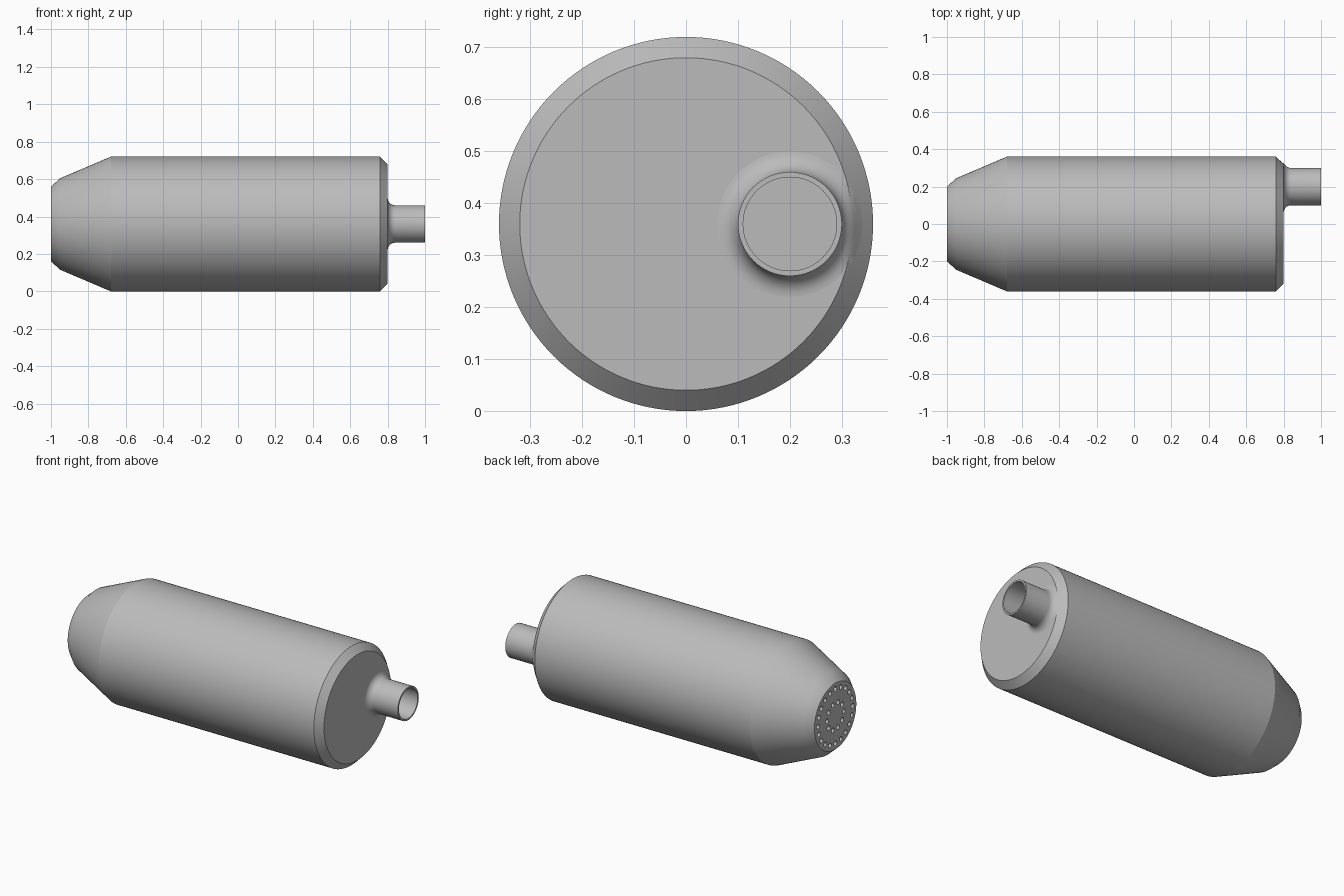
import bpy
import bmesh
from math import cos, sin, pi, radians, hypot
from mathutils import Matrix, Vector

old = bpy.data.objects.get("Cube")
if old:
    bpy.data.objects.remove(old, do_unlink=True)

AXIS_Z = 0.36
PIPE_Y = 0.2

# One plain grey metal
metal = bpy.data.materials.new("grey_metal")
metal.use_nodes = True
grey = (0.5, 0.5, 0.5, 1)
metal.diffuse_color = grey
metal.node_tree.nodes["Principled BSDF"].inputs["Base Color"].default_value = grey


def add_object(name, bm):
    mesh = bpy.data.meshes.new(name)
    bmesh.ops.recalc_face_normals(bm, faces=bm.faces)
    bm.to_mesh(mesh)
    bm.free()
    mesh.materials.append(metal)
    obj = bpy.data.objects.new(name, mesh)
    bpy.context.collection.objects.link(obj)
    return obj


def lathe(profile, segments, y, capped, lift=lambda x, y, z: x):
    """Revolve (x, radius) points about a line along x; lift may adjust x."""
    bm = bmesh.new()
    rings = []
    for x, r in profile:
        ring = []
        for i in range(segments):
            a = 2 * pi * i / segments
            py, pz = y + r * cos(a), r * sin(a)
            ring.append(bm.verts.new((lift(x, py, pz), py, pz + AXIS_Z)))
        rings.append(ring)
    for a, b in zip(rings, rings[1:]):
        for i in range(segments):
            j = (i + 1) % segments
            bm.faces.new((a[i], a[j], b[j], b[i]))
    if capped:
        bm.faces.new(rings[0])
        bm.faces.new(rings[-1])
    return bm


def smooth(obj, angle):
    bpy.ops.object.select_all(action='DESELECT')
    obj.select_set(True)
    bpy.context.view_layer.objects.active = obj
    bpy.ops.object.shade_smooth_by_angle(angle=radians(angle))


# Main body: tapered nose, long barrel, chamfered rear
body = add_object("body", lathe(
    [(-1, 0.2), (-0.95, 0.245), (-0.68, 0.36), (0.76, 0.36), (0.8, 0.32)],
    128, 0, True))

# Two rings of small drilled holes in the nose
bm = bmesh.new()
for count, radius in ((20, 0.165), (10, 0.08)):
    for i in range(count):
        a = 2 * pi * i / count
        place = Matrix.Translation(Vector((-1, radius * cos(a), AXIS_Z + radius * sin(a))))
        bmesh.ops.create_cone(bm, cap_ends=True, segments=20, radius1=0.014, radius2=0.014,
                              depth=0.16, matrix=place @ Matrix.Rotation(pi / 2, 4, 'Y'))
cutter = add_object("hole_cutter", bm)
cutter.hide_render = True
drill = body.modifiers.new("nose_holes", 'BOOLEAN')
drill.operation = 'DIFFERENCE'
drill.solver = 'EXACT'
drill.object = cutter
bpy.context.view_layer.objects.active = body
bpy.ops.object.modifier_apply(modifier=drill.name)
bpy.data.objects.remove(cutter, do_unlink=True)
smooth(body, 20)


# Rear pipe: hollow, with a rounded fillet that follows the chamfer
def follow_chamfer(x, y, z):
    if x > 0.839:
        return x
    drop = max(0, hypot(y, z) - 0.32)
    return x - drop * (0.84 - x) / 0.04


FILLET = 0.04
profile = []
for i in range(9):
    t = pi / 2 * i / 8
    profile.append((0.8 + FILLET * (1 - cos(t)), 0.1 + FILLET * (1 - sin(t))))
profile += [(1, 0.1), (1, 0.09), (0.8, 0.09)]
pipe = add_object("rear_pipe", lathe(profile, 64, PIPE_Y, False, follow_chamfer))
# Face the open shell outward, checked on the pipe's end rim
rim = max(pipe.data.polygons, key=lambda p: p.center.x)
if rim.normal.x < 0:
    pipe.data.flip_normals()
smooth(pipe, 35)
